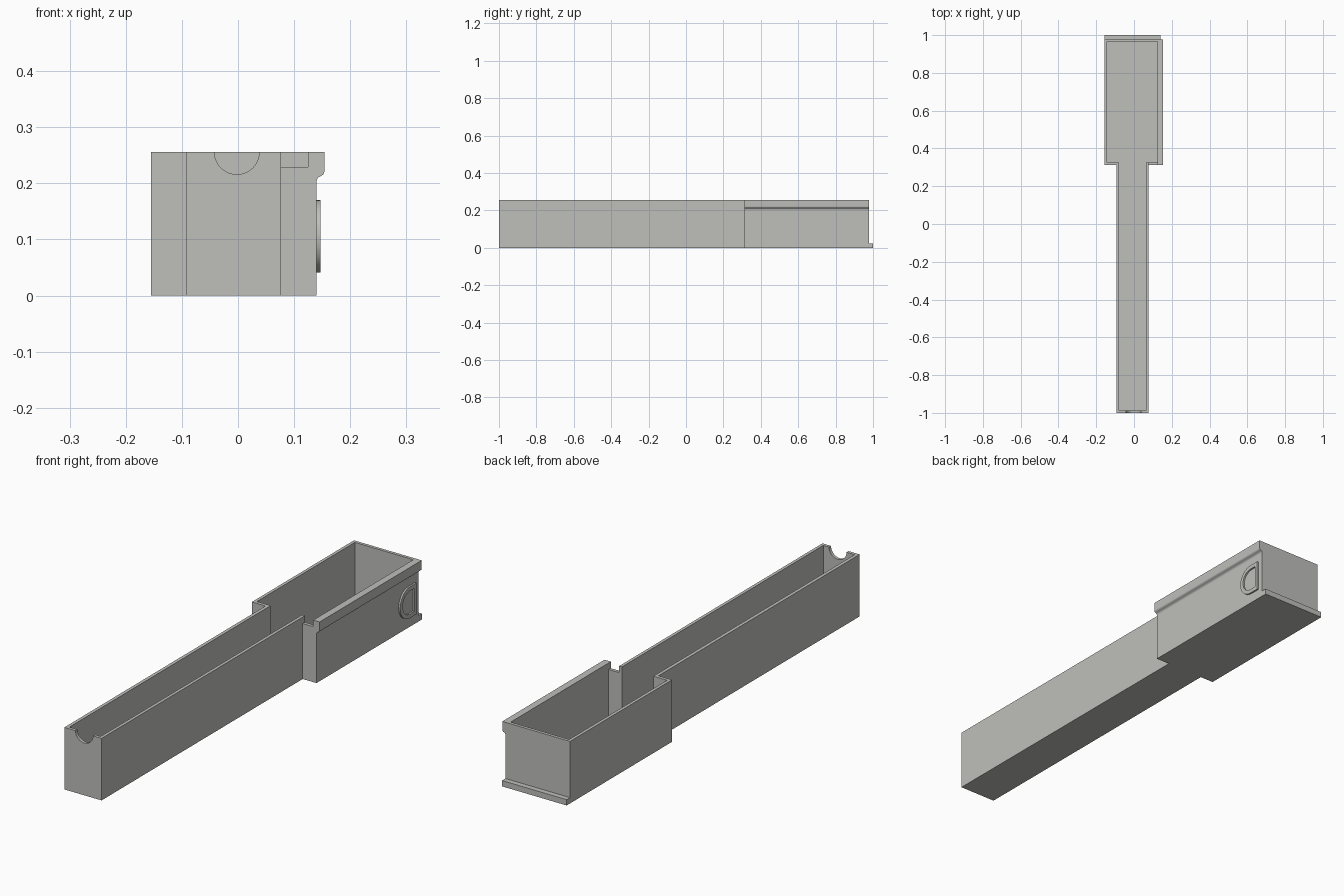
import bpy, bmesh, math

if "Cube" in bpy.data.objects:
    bpy.data.objects.remove(bpy.data.objects["Cube"])

grey = bpy.data.materials.new("warm_grey")
grey.diffuse_color = (0.52, 0.52, 0.50, 1)
grey.use_nodes = True
grey.node_tree.nodes["Principled BSDF"].inputs["Base Color"].default_value = grey.diffuse_color


def prism(name, pts, axis, lo, hi, helper=False):
    """Extrude a 2D outline along an axis: z uses (x, y), y uses (x, z), x uses (y, z)."""
    place = {"z": lambda p, t: (p[0], p[1], t),
             "y": lambda p, t: (p[0], t, p[1]),
             "x": lambda p, t: (t, p[0], p[1])}[axis]
    bm = bmesh.new()
    a = [bm.verts.new(place(p, lo)) for p in pts]
    b = [bm.verts.new(place(p, hi)) for p in pts]
    bm.faces.new(a)
    bm.faces.new(b)
    n = len(pts)
    for i in range(n):
        j = (i + 1) % n
        bm.faces.new((a[i], a[j], b[j], b[i]))
    bmesh.ops.recalc_face_normals(bm, faces=bm.faces)
    me = bpy.data.meshes.new(name)
    bm.to_mesh(me)
    bm.free()
    ob = bpy.data.objects.new(name, me)
    bpy.context.collection.objects.link(ob)
    me.materials.append(grey)
    if helper:
        ob.hide_render = True
        ob.hide_set(True)
    return ob


def cut(ob, cutter):
    m = ob.modifiers.new(cutter.name, "BOOLEAN")
    m.operation = "DIFFERENCE"
    m.solver = "EXACT"
    m.object = cutter


def smooth(ob):
    bpy.ops.object.select_all(action="DESELECT")
    ob.select_set(True)
    bpy.context.view_layer.objects.active = ob
    bpy.ops.object.shade_smooth_by_angle(angle=math.radians(30))


def arc(cx, cy, r, a0, a1, n=10):
    return [(cx + r * math.cos(math.radians(a0 + (a1 - a0) * i / n)),
             cy + r * math.sin(math.radians(a0 + (a1 - a0) * i / n))) for i in range(n + 1)]


def tee(nl, nr, wl, wr, front, step, back):
    """Narrow channel in front that widens at the step."""
    return [(nl, front), (nr, front), (nr, step), (wr, step),
            (wr, back), (wl, back), (wl, step), (nl, step)]


H, STEP, BACK, RIGHT = 0.256, 0.312, 0.978, 0.14

# Open tray: outer shell with hollow
tray = prism("tray", tee(-0.093, 0.077, -0.155, RIGHT, -1, STEP, BACK), "z", 0, H)
cut(tray, prism("cavity_cutter",
                tee(-0.079, 0.064, -0.142, 0.125, -0.987, 0.326, 0.965), "z", 0.013, 0.4, True))

# Half-round notch in the front wall
cut(tray, prism("round_notch_cutter", arc(-0.002, H, 0.04, 0, 360, 48)[:-1], "y", -1.1, -0.95, True))

# Square notch in the right shoulder wall
cut(tray, prism("shoulder_notch_cutter",
                [(0.077, 0.229), (0.125, 0.229), (0.125, 0.3), (0.077, 0.3)], "y", 0.29, 0.34, True))
smooth(tray)

# Rim along the right wall, with a curved underside
lip = [(RIGHT, H), (RIGHT, 0.2)] + arc(0.150, 0.203, 0.010, 170, 110, 6) \
    + arc(0.1445, 0.222, 0.0095, -75, 0, 6) + [(0.154, H)]
smooth(prism("side_rim", lip, "y", STEP, BACK))

# Ledge along the bottom of the back wall
prism("back_ledge", [(-0.155, 0), (RIGHT, 0), (RIGHT, 0.024), (-0.155, 0.024)], "z", 0, 0.02)
ledge = bpy.data.objects["back_ledge"]
bpy.data.objects.remove(ledge)
prism("back_ledge", [(-0.155, BACK), (RIGHT, BACK), (RIGHT, 1), (-0.155, 1)], "z", 0, 0.024)


# Raised half-round frame on the right wall
def half_round(y0, y1, z0, z1, r):
    return [(y1, z0), (y1, z1)] + arc(y0 + r, z1 - r, r, 90, 180) + arc(y0 + r, z0 + r, r, 180, 270)


frame = prism("thumb_frame", half_round(0.848, 0.955, 0.041, 0.17, 0.0635), "x", RIGHT - 0.004, 0.147)
cut(frame, prism("frame_cutter", half_round(0.865, 0.940, 0.058, 0.153, 0.046), "x", RIGHT, 0.2, True))
smooth(frame)
